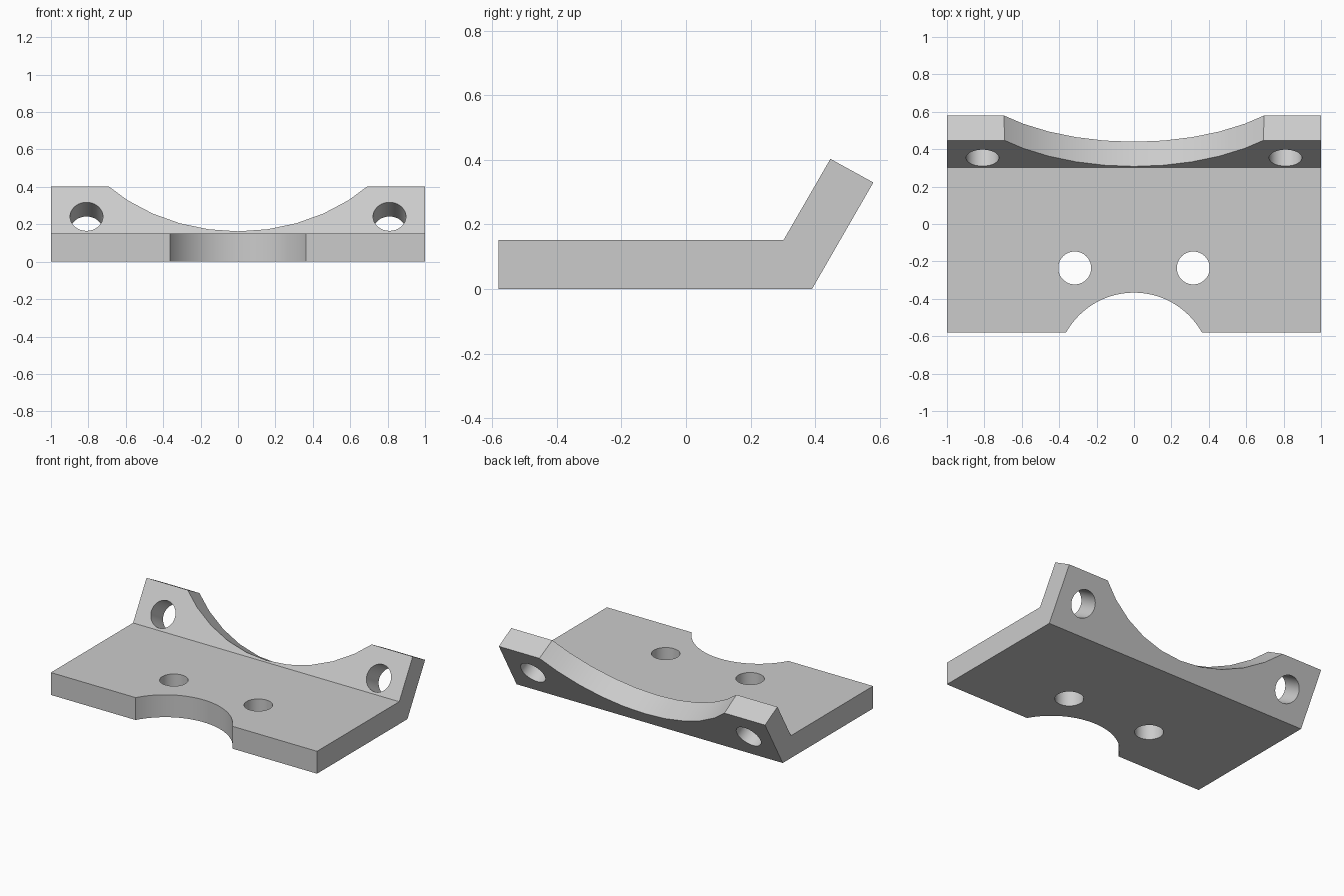
import bpy, bmesh
from math import radians, cos, sin
from mathutils import Vector, Matrix

cube = bpy.data.objects.get("Cube")
if cube:
    bpy.data.objects.remove(cube, do_unlink=True)

grey = bpy.data.materials.new("plain grey")
grey.use_nodes = True
colour = (0.6, 0.6, 0.6, 1)
grey.diffuse_color = colour
grey.node_tree.nodes["Principled BSDF"].inputs["Base Color"].default_value = colour


def add_object(name, bm):
    bmesh.ops.recalc_face_normals(bm, faces=bm.faces)
    mesh = bpy.data.meshes.new(name)
    bm.to_mesh(mesh)
    bm.free()
    mesh.materials.append(grey)
    obj = bpy.data.objects.new(name, mesh)
    bpy.context.collection.objects.link(obj)
    return obj


# Bent plate: side profile (y, z) extruded across the width
profile = [(-0.58, 0), (0.39, 0), (0.58, 0.33),
           (0.447, 0.403), (0.302, 0.152), (-0.58, 0.152)]
bm = bmesh.new()
face = bm.faces.new([bm.verts.new((-1, y, z)) for y, z in profile])
ext = bmesh.ops.extrude_face_region(bm, geom=[face])
moved = [v for v in ext["geom"] if isinstance(v, bmesh.types.BMVert)]
bmesh.ops.translate(bm, verts=moved, vec=(2, 0, 0))
bracket = add_object("bent_bracket", bm)

# Flange frame: the bend line and the direction up the slope
slope = radians(60)
bend = Vector((0, 0.302, 0.152))
up = Vector((0, cos(slope), sin(slope)))


def cut(name, centre, radius, sides, tilt=0):
    """Cylinder cutter through the plate, turned about x by tilt."""
    bm = bmesh.new()
    bmesh.ops.create_cone(
        bm, cap_ends=True, segments=sides, radius1=radius, radius2=radius, depth=0.7,
        matrix=Matrix.Translation(centre) @ Matrix.Rotation(tilt, 4, "X"))
    cutter = add_object(name, bm)
    cutter.hide_render = True
    cutter.hide_viewport = False
    mod = bracket.modifiers.new(name, "BOOLEAN")
    mod.operation = "DIFFERENCE"
    mod.solver = "EXACT"
    mod.object = cutter
    return cutter


cutters = [cut("front_notch", (0, -0.783, 0.08), 0.416, 96),
           cut("flange_arc", bend + up * 1.018, 1.006, 40, slope)]
for side, s in (("left", 1), ("right", -1)):
    cutters.append(cut(side + "_base_hole", (s * 0.317, -0.235, 0.08), 0.088, 48))
    cutters.append(cut(side + "_flange_hole", bend + up * 0.103 + Vector((s * 0.81, 0, 0)),
                       0.088, 48, slope))

# Apply the cuts, then drop the cutters
bpy.context.view_layer.objects.active = bracket
bracket.select_set(True)
for mod in list(bracket.modifiers):
    bpy.ops.object.modifier_apply(modifier=mod.name)
for cutter in cutters:
    bpy.data.objects.remove(cutter, do_unlink=True)

bpy.ops.object.select_all(action="DESELECT")
bracket.select_set(True)
bpy.ops.object.shade_smooth_by_angle(angle=radians(30))
